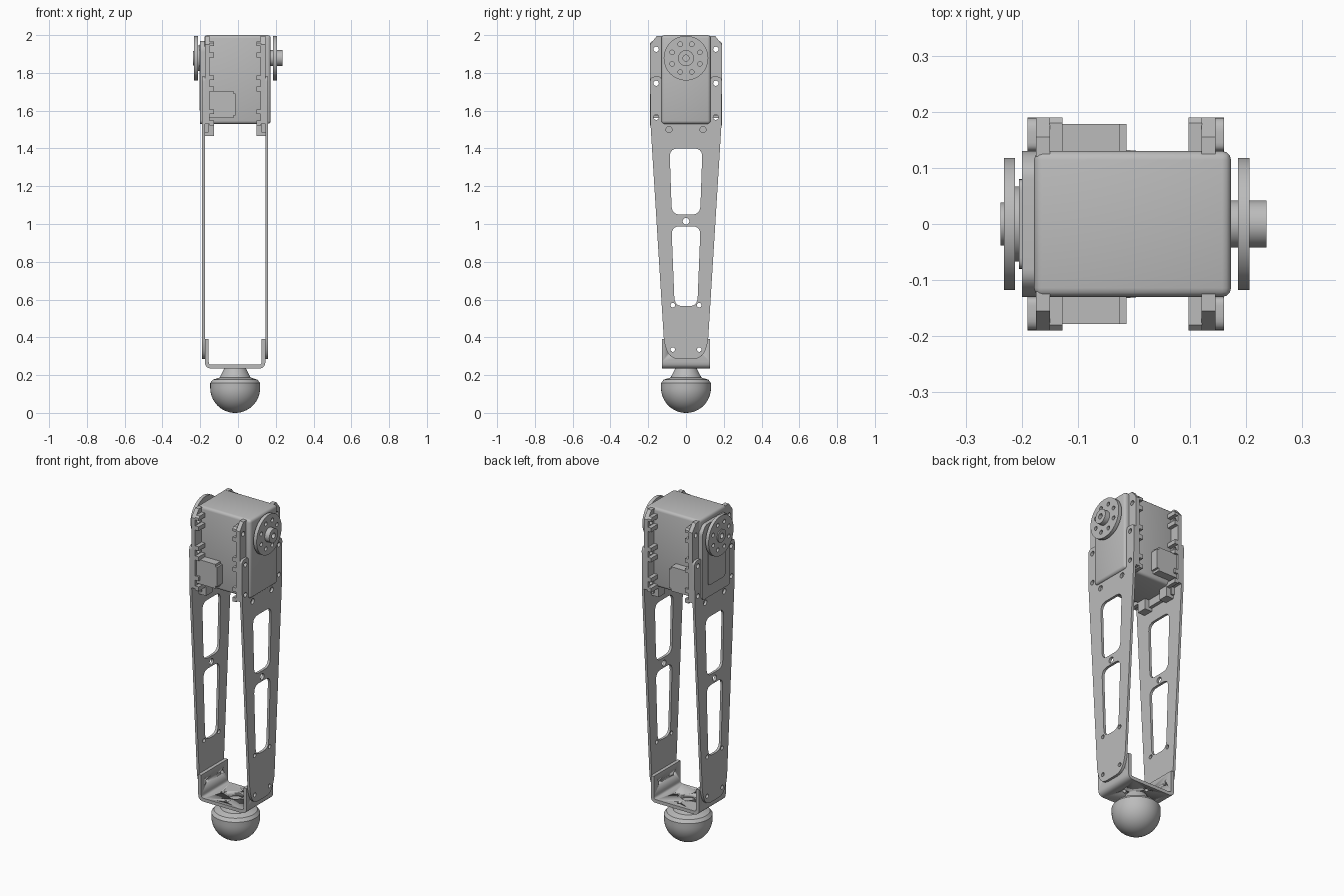
import bpy, bmesh, math
from mathutils import Matrix, Vector

if "Cube" in bpy.data.objects:
    bpy.data.objects.remove(bpy.data.objects["Cube"], do_unlink=True)

grey = bpy.data.materials.new("plain grey")
grey.use_nodes = True
grey.diffuse_color = (0.5, 0.5, 0.5, 1)
grey.node_tree.nodes["Principled BSDF"].inputs["Base Color"].default_value = (0.5, 0.5, 0.5, 1)

MID = -0.015          # x of the mirror plane of the side plates
HORN_Z = 1.878
# Axis frames: local XY is the drawing plane, local Z the extrusion
SIDE = Matrix(((0, 0, 1), (1, 0, 0), (0, 1, 0))).to_4x4()    # draws (y, z), extrudes x
FRONT = Matrix(((1, 0, 0), (0, 0, -1), (0, 1, 0))).to_4x4()  # draws (x, z), extrudes -y


def finish(name, bm, angle=35):
    bmesh.ops.remove_doubles(bm, verts=bm.verts, dist=0.0002)
    bmesh.ops.recalc_face_normals(bm, faces=bm.faces)
    me = bpy.data.meshes.new(name)
    bm.to_mesh(me)
    bm.free()
    me.materials.clear()
    me.materials.append(grey)
    ob = bpy.data.objects.new(name, me)
    bpy.context.collection.objects.link(ob)
    bpy.ops.object.select_all(action="DESELECT")
    ob.select_set(True)
    bpy.context.view_layer.objects.active = ob
    bpy.ops.object.shade_smooth_by_angle(angle=math.radians(angle))
    return ob


def circle(cx, cy, r, n=24):
    return [(cx + r * math.cos(math.tau * i / n), cy + r * math.sin(math.tau * i / n))
            for i in range(n)]


def rounded(pts, r, steps=5):
    """Polygon with rounded corners; r is one radius or one per corner."""
    out = []
    for i, p in enumerate(pts):
        rad = r[i] if isinstance(r, (list, tuple)) else r
        p, a, b = Vector(p), Vector(pts[i - 1]), Vector(pts[(i + 1) % len(pts)])
        if rad == 0:
            out.append(tuple(p))
            continue
        s, e = p + (a - p).normalized() * rad, p + (b - p).normalized() * rad
        for k in range(steps + 1):
            t = k / steps
            out.append(tuple(s * (1 - t) ** 2 + p * 2 * t * (1 - t) + e * t * t))
    return out


def sheet(name, loops, lo, hi, frame=SIDE):
    """Flat part from an outline and hole loops, extruded from lo to hi."""
    cu = bpy.data.curves.new(name, "CURVE")
    cu.dimensions, cu.fill_mode, cu.extrude = "2D", "BOTH", (hi - lo) / 2
    for loop in loops:
        sp = cu.splines.new("POLY")
        sp.points.add(len(loop) - 1)
        for pt, (u, v) in zip(sp.points, loop):
            pt.co = (u, v, 0, 1)
        sp.use_cyclic_u = True
    tmp = bpy.data.objects.new(name + "_curve", cu)
    bpy.context.collection.objects.link(tmp)
    dg = bpy.context.evaluated_depsgraph_get()
    me = bpy.data.meshes.new_from_object(tmp.evaluated_get(dg))
    bm = bmesh.new()
    bm.from_mesh(me)
    bpy.data.objects.remove(tmp)
    bpy.data.curves.remove(cu)
    bpy.data.meshes.remove(me)
    bm.transform(frame @ Matrix.Translation((0, 0, (lo + hi) / 2)))
    return finish(name, bm)


def box(name, x, y, z, bevel=0.0):
    bm = bmesh.new()
    bmesh.ops.create_cube(bm, size=1)
    size = Matrix.Diagonal((x[1] - x[0], y[1] - y[0], z[1] - z[0], 1))
    bm.transform(Matrix.Translation((sum(x) / 2, sum(y) / 2, sum(z) / 2)) @ size)
    if bevel:
        bmesh.ops.bevel(bm, geom=bm.edges[:], offset=bevel, segments=3, profile=0.5,
                        affect="EDGES")
    return finish(name, bm)


def mirrored(pts):
    return pts + [(-y, z) for y, z in reversed(pts)]


def span(side, near, far):
    """x range at a distance from the mirror plane, on either side."""
    return sorted((MID + side * near, MID + side * far))


# Motor housing with its raised end cover
box("motor_body", (-0.178, 0.173), (-0.13, 0.13), (1.53, 2.0), 0.016)
cover = mirrored([(0.13, 1.53), (0.13, 1.93), (0.1, 1.97)])
sheet("motor_end_cover", [rounded(cover, 0.02)], -0.2, -0.17)
sheet("motor_cover_step", [rounded([(0.08, 1.6), (0.08, 1.95), (-0.08, 1.95), (-0.08, 1.6)],
                                   0.02)], -0.205, -0.199)

# Cable sockets on the front and back
for side, label in ((-1, "front"), (1, "back")):
    ys = sorted((side * 0.12, side * 0.178))
    box(label + "_socket", (-0.152, -0.025), ys, (1.56, 1.705))
    box(label + "_socket_lip", (-0.025, -0.013), ys, (1.575, 1.69))

# Round horns with a ring of screw holes
ring = [circle(0.08 * math.cos(math.tau * (i + 0.5) / 8),
               HORN_Z + 0.08 * math.sin(math.tau * (i + 0.5) / 8), 0.012, 12)
        for i in range(8)]


def disc(name, r, hole, lo, hi, extra=()):
    sheet(name, [circle(0, HORN_Z, r, 48), circle(0, HORN_Z, hole)] + list(extra), lo, hi)


disc("left_horn", 0.118, 0.016, 0.185, 0.206, ring)
disc("left_horn_hub", 0.042, 0.016, 0.172, 0.236)
disc("right_horn", 0.118, 0.016, -0.232, -0.212, ring)
disc("right_horn_hub", 0.038, 0.016, -0.238, -0.215)
disc("right_horn_base", 0.067, 0.016, -0.213, -0.2)

# Side plate outline and its openings
plate_half = [(0, 0.285), (0.085, 0.285), (0.116, 0.37), (0.188, 1.53), (0.19, 1.78),
              (0.13, 1.78), (0.13, 1.53)]
plate_outline = rounded(plate_half + [(-y, z) for y, z in reversed(plate_half[1:])],
                        [0, 0.05, 0.03, 0, 0.025, 0.015, 0.02,
                         0.02, 0.015, 0.025, 0, 0.03, 0.05])
slots = [rounded(mirrored([(b, lo), (t, hi)]), 0.045)
         for b, lo, t, hi in ((0.075, 1.05, 0.087, 1.4), (0.06, 0.565, 0.077, 0.988))]
plate_holes = [circle(0, 1.015, 0.018, 16)]
for s in (-1, 1):
    plate_holes += [circle(s * y, z, r, 16) for y, z, r in
                    ((0.09, 1.5, 0.016), (0.07, 0.57, 0.012), (0.07, 0.335, 0.012),
                     (0.158, 1.565, 0.014), (0.158, 1.745, 0.014))]

SCREW_Z = (1.565, 1.745, 1.925)
for side, label in ((-1, "right"), (1, "left")):
    sheet(label + "_side_plate", [plate_outline] + slots + plate_holes, *span(side, 0.16, 0.175))
    for s, end in ((-1, "front"), (1, "back")):
        name = label + "_" + end
        # Mounting flange with chamfered top
        flange = [(s * 0.12, 1.53), (s * 0.19, 1.53), (s * 0.19, 1.95),
                  (s * 0.155, 1.995), (s * 0.12, 1.995)]
        sheet(name + "_flange", [flange] + [circle(s * 0.158, z, 0.014, 16) for z in SCREW_Z],
              *span(side, 0.135, 0.16))
        # Nut pockets: ribs above and below each screw
        for i, z in enumerate(SCREW_Z):
            for dz in (-0.03, 0.03):
                top = z + dz + 0.012
                cut = 0.01 if top > 1.96 else 0
                rib = [(s * 0.12, top - 0.025), (s * 0.19, top - 0.025),
                       (s * 0.19, top - cut), (s * 0.18, top), (s * 0.12, top)]
                sheet(f"{name}_nut_rib_{i}", [rib], *span(side, 0.112, 0.136))
        # Lug below the housing
        box(name + "_lower_lug", span(side, 0.112, 0.16),
            sorted((s * 0.06, s * 0.12)), (1.467, 1.535))
    box(label + "_lower_flange", span(side, 0.14, 0.16), (-0.13, 0.13), (1.485, 1.535))

# Bent foot bracket
U, T = 0.16, 0.02
outer = [(MID - U, 0.39), (MID - U, 0.235), (MID + U, 0.235), (MID + U, 0.39)]
inner = [(MID + U - T, 0.39), (MID + U - T, 0.235 + T), (MID - U + T, 0.235 + T), (MID - U + T, 0.39)]
bracket = sheet("foot_bracket", [rounded(outer + inner, [0, 0.035, 0.035, 0, 0, 0.015, 0.015, 0])],
                -0.126, 0.126, FRONT)


# Screw holes through the bracket
def drill(target, centre, r, axis):
    bm = bmesh.new()
    bmesh.ops.create_cone(bm, cap_ends=True, segments=20, radius1=r, radius2=r,
                          depth=0.6 if axis == "X" else 0.08)
    turn = Matrix.Rotation(math.pi / 2, 4, "Y") if axis == "X" else Matrix()
    bm.transform(Matrix.Translation(centre) @ turn)
    cutter = finish("drill_cutter", bm)
    cutter.hide_render = True
    mod = target.modifiers.new("hole", "BOOLEAN")
    mod.operation, mod.solver, mod.object = "DIFFERENCE", "EXACT", cutter
    bpy.context.view_layer.objects.active = target
    bpy.ops.object.modifier_apply(modifier=mod.name)
    bpy.data.objects.remove(cutter)


for s in (-1, 1):
    drill(bracket, (MID, s * 0.07, 0.335), 0.012, "X")
    drill(bracket, (MID + s * 0.085, 0, 0.245), 0.012, "Z")
    drill(bracket, (MID, s * 0.085, 0.245), 0.012, "Z")
drill(bracket, (MID, 0, 0.245), 0.04, "Z")

# Ball foot turned from a profile
R = 0.132
arc = [(R * math.sin(math.pi / 2 * i / 14), R - R * math.cos(math.pi / 2 * i / 14))
       for i in range(15)]
profile = arc + [(R, 0.158), (0.118, 0.176), (0.082, 0.187), (0.077, 0.196), (0.057, 0.236), (0, 0.236)]
bm = bmesh.new()
vs = [bm.verts.new((r, 0, z)) for r, z in profile]
es = [bm.edges.new(pair) for pair in zip(vs, vs[1:])]
bmesh.ops.spin(bm, geom=vs + es, cent=(0, 0, 0), axis=(0, 0, 1), angle=math.tau, steps=48)
bm.transform(Matrix.Translation((MID, 0, 0)))
finish("ball_foot", bm)
